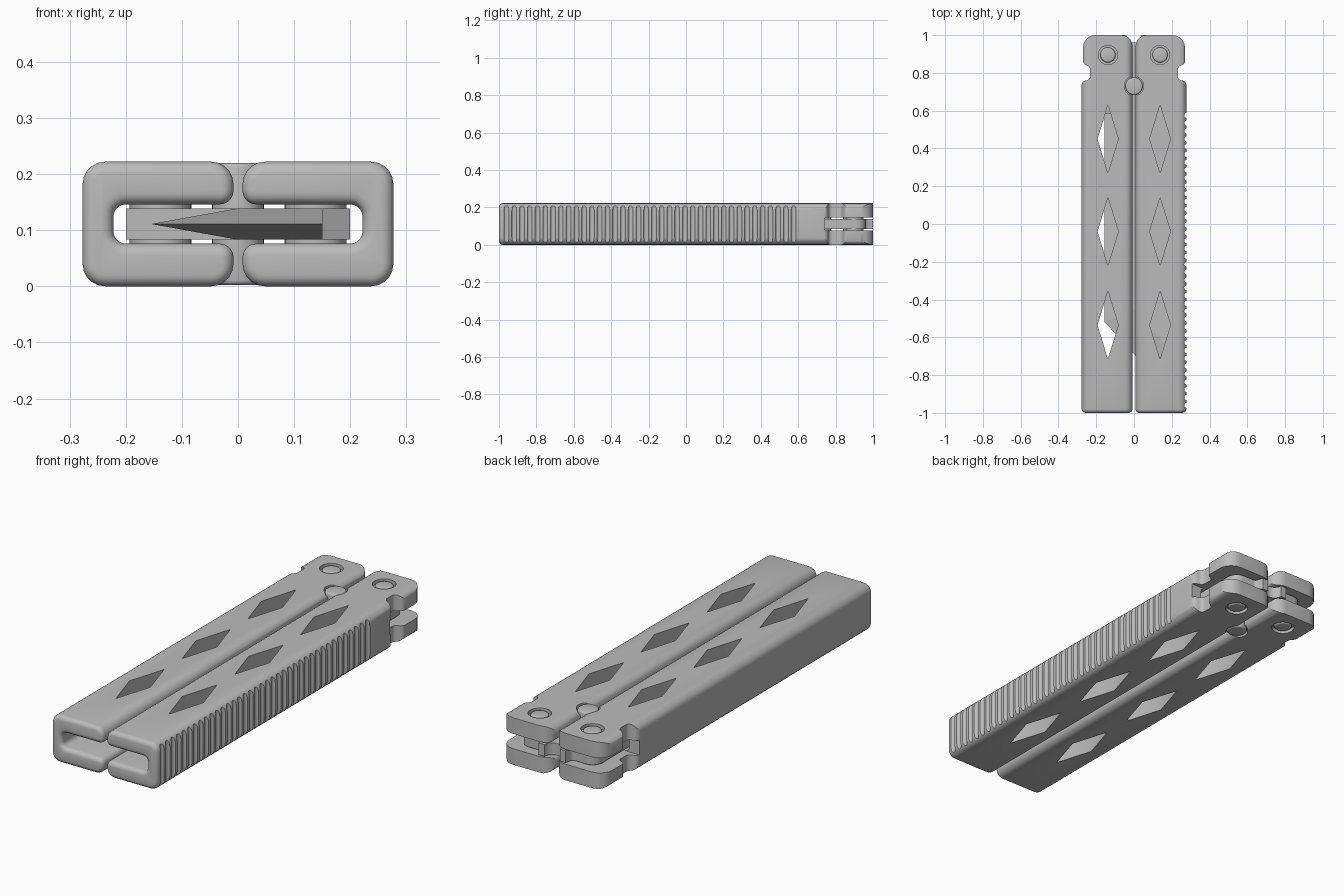
import bpy, bmesh, math
from mathutils import Vector

cube = bpy.data.objects.get("Cube")
if cube:
    bpy.data.objects.remove(cube, do_unlink=True)

steel = bpy.data.materials.new("satin grey")
steel.use_nodes = True
GREY = (0.5, 0.5, 0.5, 1)
steel.diffuse_color = GREY
steel.node_tree.nodes["Principled BSDF"].inputs["Base Color"].default_value = GREY

H = 0.222          # total height
MID = H / 2


def round_corners(corners, steps=5):
    """Turn (a, b, radius) corners into a 2D outline with rounded corners."""
    out = []
    for i, (a, b, r) in enumerate(corners):
        p = Vector((a, b))
        if r == 0:
            out.append(p)
            continue
        u = (Vector(corners[i - 1][:2]) - p).normalized()
        v = (Vector(corners[(i + 1) % len(corners)][:2]) - p).normalized()
        half = u.angle(v) / 2
        centre = p + (u + v).normalized() * (r / math.sin(half))
        start = p + u * (r / math.tan(half)) - centre
        sweep = start.angle_signed(p + v * (r / math.tan(half)) - centre)
        for k in range(steps + 1):
            t = -sweep * k / steps
            c, s = math.cos(t), math.sin(t)
            out.append(centre + Vector((c * start.x - s * start.y, s * start.x + c * start.y)))
    return out


def prism(bm, outline, low, high, axis="z"):
    """Extrude a 2D outline along z, or an xz outline along y."""
    def place(p, h):
        return (p[0], p[1], h) if axis == "z" else (p[0], h, p[1])
    a = [bm.verts.new(place(p, low)) for p in outline]
    b = [bm.verts.new(place(p, high)) for p in outline]
    bm.faces.new(a)
    bm.faces.new(b[::-1])
    for i in range(len(a)):
        j = (i + 1) % len(a)
        bm.faces.new((a[i], a[j], b[j], b[i]))


def circle(x, y, r, n=32):
    return [(x + r * math.cos(math.tau * k / n), y + r * math.sin(math.tau * k / n)) for k in range(n)]


def finish(name, bm):
    bmesh.ops.recalc_face_normals(bm, faces=bm.faces)
    mesh = bpy.data.meshes.new(name)
    bm.to_mesh(mesh)
    bm.free()
    obj = bpy.data.objects.new(name, mesh)
    bpy.context.collection.objects.link(obj)
    mesh.materials.append(steel)
    return obj


def modify(obj, kind, **settings):
    bpy.context.view_layer.objects.active = obj
    mod = obj.modifiers.new(kind.title(), kind)
    for key, value in settings.items():
        setattr(mod, key, value)
    bpy.ops.object.modifier_apply(modifier=mod.name)


def carve(obj, cutter_bm, operation):
    cutter = finish("cutter", cutter_bm)
    modify(obj, "BOOLEAN", operation=operation, solver="EXACT", object=cutter)
    bpy.data.objects.remove(cutter, do_unlink=True)


def smooth(obj, angle=35):
    bpy.ops.object.select_all(action="DESELECT")
    obj.select_set(True)
    bpy.context.view_layer.objects.active = obj
    bpy.ops.object.shade_smooth_by_angle(angle=math.radians(angle))


PIVOT = (0.138, 0.895)
STOP = (0, 0.73)


def handle(name, side, ridged):
    def flip(points):
        return [(side * p[0], p[1]) for p in points]

    # C-shaped channel, rounded on its front end
    channel = [(0.008, 0, 0.04), (0.277, 0, 0.04), (0.277, H, 0.04), (0.008, H, 0.04),
               (0.008, 0.146, 0.024), (0.222, 0.146, 0.022), (0.222, 0.076, 0.022), (0.008, 0.076, 0.024)]
    bm = bmesh.new()
    prism(bm, flip(round_corners(channel)), -1, 1.1, "y")
    obj = finish(name, bm)
    modify(obj, "BEVEL", width=0.02, segments=4, limit_method="ANGLE",
           angle_limit=math.radians(60), use_clamp_overlap=False)

    # Plan outline with the necked ear at the hinge end
    plan = [(-0.02, -1.1, 0), (0.3, -1.1, 0), (0.3, 0.7, 0), (0.277, 0.7, 0), (0.277, 0.755, 0.025),
            (0.232, 0.765, 0.022), (0.232, 0.83, 0.02), (0.27, 0.85, 0.02), (0.27, 1, 0.065),
            (0.008, 1, 0.06), (0.008, 0.9, 0), (-0.02, 0.9, 0)]
    bm = bmesh.new()
    prism(bm, flip(round_corners(plan)), -0.1, 0.4)
    carve(obj, bm, "INTERSECT")

    # Diamond windows, pin recesses, hinge slot and grip grooves
    bm = bmesh.new()
    for y in (0.45, -0.04, -0.535):
        prism(bm, flip([(0.083, y), (0.138, y - 0.18), (0.193, y), (0.138, y + 0.18)]), -0.1, 0.4)
    for x, y in (PIVOT, STOP):
        prism(bm, flip(circle(x, y, 0.051)), -0.1, 0.018)
        prism(bm, flip(circle(x, y, 0.051)), H - 0.018, 0.4)
    prism(bm, flip([(0.2, 0.742), (0.35, 0.742), (0.35, 1.1), (0.2, 1.1)]), 0.076, 0.146)
    if ridged:
        for k in range(38):
            prism(bm, flip(circle(0.28, -0.96 + k * 0.0415, 0.014, 12)), -0.1, 0.4)
    carve(obj, bm, "DIFFERENCE")
    smooth(obj)


handle("left_handle", 1, True)
handle("right_handle", -1, False)


# Pins: a rounded head at each end of a round shaft
def pin(name, x, y, r):
    bm = bmesh.new()
    prism(bm, circle(x, y, r), 0.002, H - 0.002)
    obj = finish(name, bm)
    modify(obj, "BEVEL", width=0.009, segments=3, limit_method="ANGLE", angle_limit=math.radians(60))
    smooth(obj)


pin("left_pivot_pin", *PIVOT, 0.04)
pin("right_pivot_pin", -PIVOT[0], PIVOT[1], 0.04)
pin("stop_pin", *STOP, 0.046)

# Washers between the tang and the handles
for label, side in (("left", 1), ("right", -1)):
    bm = bmesh.new()
    prism(bm, circle(side * PIVOT[0], PIVOT[1], 0.055), 0.075, 0.147)
    smooth(finish(label + "_washer", bm))

# Tang with a curved notch at the back
LOW, HIGH = 0.083, 0.139
half = [(0.2, 0.585, 0), (0.2, 0.96, 0.05), (0.08, 0.96, 0.015), (0.07, 1, 0), (0.04, 1, 0)]
notch = [(0.04 * math.cos(t), 1 - 0.04 * math.sin(t), 0) for t in (math.pi * k / 10 for k in range(1, 10))]
bm = bmesh.new()
prism(bm, round_corners(half + notch + [(-x, y, r) for x, y, r in reversed(half)]), LOW, HIGH)
smooth(finish("tang", bm))

# Blade: bevelled edge on the right, angled tip, flat spine on the left
bm = bmesh.new()
for x, y in ((-0.155, 0.59), (-0.155, -0.52), (0.15, -0.85)):
    bm.verts.new((x, y, MID))
for x, y in ((0, 0.59), (0.15, 0.59), (0, -0.45), (0.15, -0.62)):
    for z in (LOW, HIGH):
        bm.verts.new((x, y, z))
bmesh.ops.convex_hull(bm, input=bm.verts)
finish("blade", bm)

bm = bmesh.new()
prism(bm, [(0.15, -0.85), (0.2, -0.82), (0.2, 0.59), (0.15, 0.59)], LOW, HIGH)
finish("blade_spine", bm)
